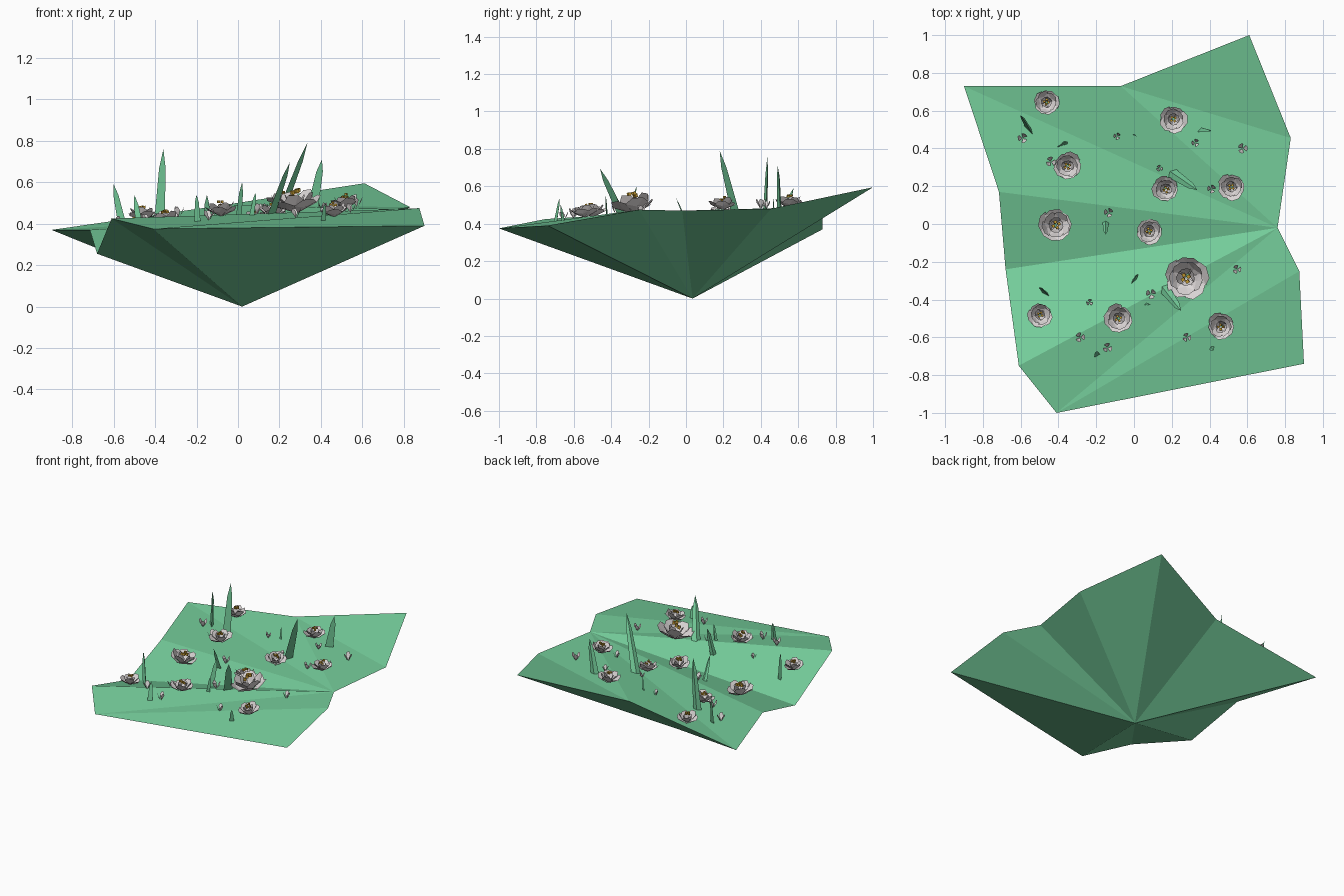
import bpy, bmesh, math, random
from mathutils import Vector, Matrix
from mathutils.bvhtree import BVHTree

random.seed(4)
if "Cube" in bpy.data.objects:
    bpy.data.objects.remove(bpy.data.objects["Cube"])


def material(name, rgb):
    m = bpy.data.materials.new(name)
    m.use_nodes = True
    m.diffuse_color = (*rgb, 1)
    m.node_tree.nodes["Principled BSDF"].inputs["Base Color"].default_value = (*rgb, 1)
    return m


GREEN = material("meadow green", (0.18, 0.62, 0.33))
PETAL = material("petal white", (0.73, 0.69, 0.69))
GOLD = material("stamen gold", (0.55, 0.32, 0.03))


def finish(bm, name, mats, location=(0, 0, 0)):
    mesh = bpy.data.meshes.new(name)
    bm.to_mesh(mesh)
    bm.free()
    for m in mats:
        mesh.materials.append(m)
    obj = bpy.data.objects.new(name, mesh)
    obj.location = location
    bpy.context.collection.objects.link(obj)
    return obj


# Floating ground: creased top, underside drawn to one low point
rim = dict(
    a=(-.90, .73, .37), b=(-.07, .73, .49), c=(.61, 1, .595), d=(.83, .455, .48),
    e=(.76, -.02, .47), f=(.875, -.25, .475), g=(.90, -.74, .39), h=(-.41, -1, .375),
    i=(-.61, -.75, .425), j=(-.68, -.24, .255), k=(-.715, .17, .37))
bm = bmesh.new()
v = {key: bm.verts.new(co) for key, co in rim.items()}
for tri in "cbd bed bae ake kje jie ihe hfe hgf".split():
    bm.faces.new([v[key] for key in tri])
bm.normal_update()
surface = BVHTree.FromBMesh(bm)
apex = bm.verts.new((.02, .035, 0))
loop = list(v.values())
for p, q in zip(loop, loop[1:] + loop[:1]):
    bm.faces.new((p, q, apex))
bmesh.ops.recalc_face_normals(bm, faces=bm.faces[:])
finish(bm, "ground", [GREEN])


def on_ground(x, y):
    return surface.ray_cast(Vector((x, y, 2)), Vector((0, 0, -1)))[0]


def petal(bm, angle, reach, height, width, foot):
    """One folded petal leaning outwards from the flower's foot."""
    turn = Matrix.Rotation(angle, 3, "Z")
    shape = [(foot, 0, 0), (reach * .75, -width, height * .62),
             (reach, -width * .45, height), (reach * .97, width * .5, height * .95),
             (reach * .7, width, height * .65), (reach * .6, 0, height * .4)]
    p = [bm.verts.new(turn @ Vector(co)) for co in shape]
    for ids in ((0, 1, 5), (1, 2, 5), (2, 3, 5), (3, 4, 5), (4, 0, 5)):
        bm.faces.new([p[n] for n in ids])


def flower(name, x, y, r):
    bm = bmesh.new()
    start = random.uniform(0, 6)
    # Outer, middle and inner rings: wider ones lie lower
    for ring, (reach, height, width) in enumerate(((1, .6, .58), (.78, .85, .46), (.42, .8, .28))):
        count = 5 if ring < 2 else 4
        for n in range(count):
            vary = random.uniform(.88, 1.08)
            petal(bm, start + ring * .6 + n * math.tau / count, r * reach * vary,
                  r * height * vary, r * width, r * .08)
    petals = len(bm.faces)
    # Gold stamens
    for n in range(4):
        a = start + n * math.tau / 4
        spot = Vector((math.cos(a) * r * .17, math.sin(a) * r * .17, r * random.uniform(.7, .95)))
        bmesh.ops.create_cube(bm, size=r * .16, matrix=Matrix.Translation(spot)
                              @ Matrix.Rotation(a, 4, "Z"))
    bm.faces.ensure_lookup_table()
    for face in bm.faces[petals:]:
        face.material_index = 1
    obj = finish(bm, name, [PETAL, GOLD], on_ground(x, y))
    obj.rotation_euler = (random.uniform(-.15, .15), random.uniform(-.15, .15), 0)


flowers = [(-.46, .64, .07), (.21, .555, .072), (-.35, .31, .075), (.165, .19, .07),
           (.52, .195, .07), (-.42, -.01, .092), (.085, -.045, .072), (.285, -.275, .112),
           (-.5, -.485, .066), (-.08, -.5, .075), (.465, -.54, .072)]
for n, spec in enumerate(flowers):
    flower(f"flower_{n + 1}", *spec)

# Small half-closed buds
buds = [(-.59, .455), (-.09, .465), (.325, .43), (.575, .40), (.135, .295), (.41, .185),
        (-.135, .06), (-.235, -.415), (-.285, -.6), (-.14, -.655), (.545, -.24),
        (.28, -.6), (.09, -.37), (-.44, .33)]
for n, (x, y) in enumerate(buds):
    bm = bmesh.new()
    size = random.uniform(.016, .027)
    start = random.uniform(0, 6)
    for k in range(3):
        petal(bm, start + k * math.tau / 3, size, size * 2, size * .6, .003)
    finish(bm, f"bud_{n + 1}", [PETAL], on_ground(x, y))


def blade(name, base, tip, width, facing):
    """Three-sided grass blade tapering from a sunken base to a point."""
    bm = bmesh.new()
    foot = on_ground(*base) - Vector((0, 0, .01))
    tip = Vector(tip)
    side = Vector((math.cos(facing), math.sin(facing), 0)) * width / 2
    back = Vector((-side.y, side.x, 0)) * .6
    rings = []
    for t, s in ((0, 1), (.75, .6)):
        mid = foot.lerp(tip, t)
        rings.append([bm.verts.new(mid + off * s) for off in (-side, side, back)])
    point = bm.verts.new(tip)
    low, high = rings
    bm.faces.new(low)
    for n in range(3):
        m = (n + 1) % 3
        bm.faces.new((low[n], low[m], high[m], high[n]))
        bm.faces.new((high[n], high[m], point))
    bmesh.ops.recalc_face_normals(bm, faces=bm.faces[:])
    finish(bm, name, [GREEN])


# Base, tip, width and direction of the broad side
blades = [
    ((.2, .27), (.335, .18, .79), .06, .9), ((.16, -.34), (.25, -.46, .695), .06, .9),
    ((-.38, .415), (-.36, .435, .76), .055, .3), ((.36, .495), (.405, .49, .71), .055, .3),
    ((-.555, .49), (-.6, .575, .59), .06, -.8), ((0, -.305), (.02, -.265, .6), .04, .7),
    ((-.465, -.375), (-.5, -.335, .54), .045, -.5), ((-.15, .01), (-.15, -.055, .54), .035, 0),
    ((.065, -.425), (.085, -.43, .55), .025, .2), ((-.195, -.70), (-.2, -.675, .54), .035, .5),
    ((.41, -.655), (.42, -.67, .5), .03, .6), ((0, .47), (.01, .465, .54), .02, -.4)]
for n, spec in enumerate(blades):
    blade(f"grass_blade_{n + 1}", *spec)
